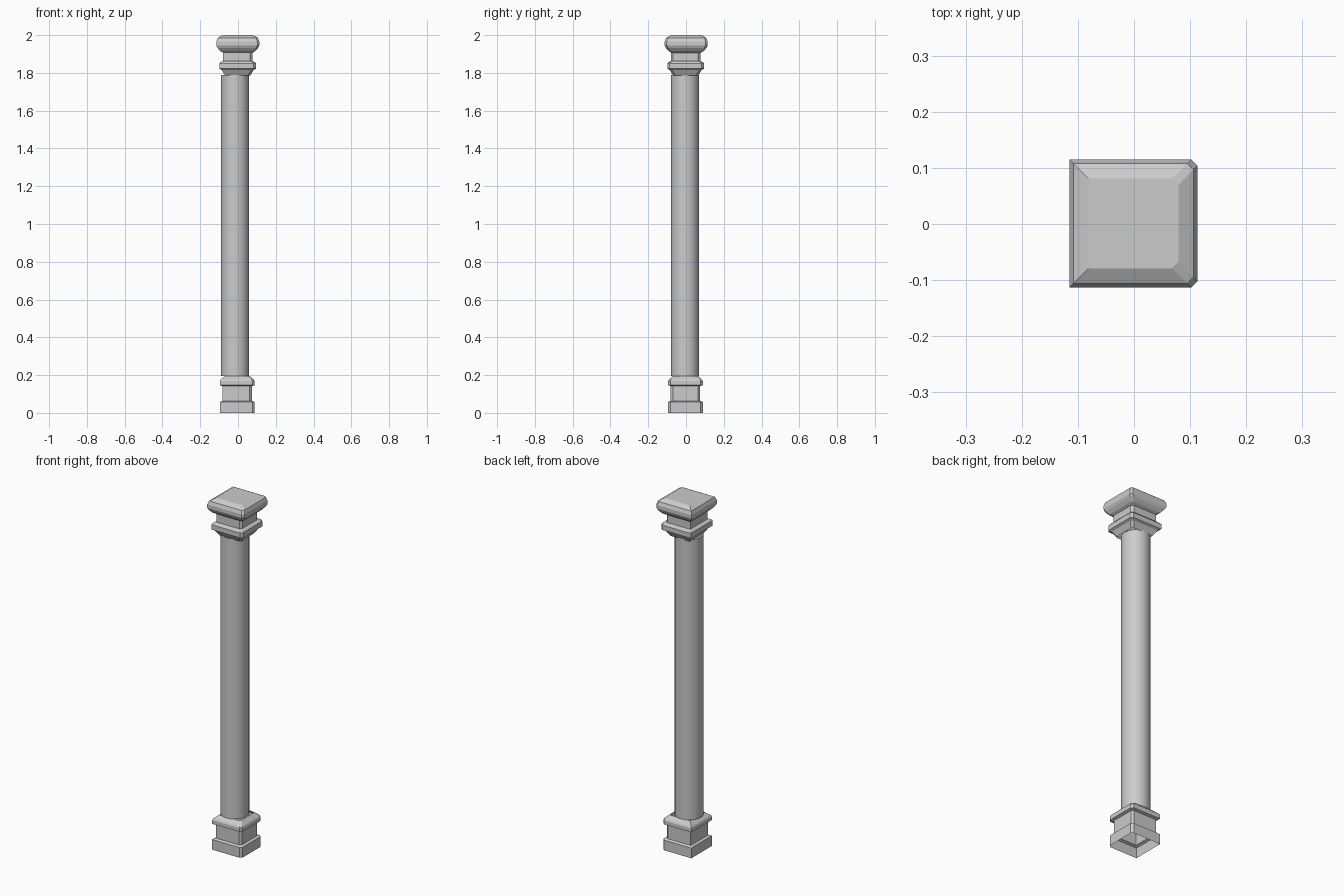
import bpy, bmesh, math

if "Cube" in bpy.data.objects:
    bpy.data.objects.remove(bpy.data.objects["Cube"])

# Shaft centre sits slightly off the centre of the mouldings
SHAFT_X, SHAFT_Y, SHAFT_R = -0.016, -0.005, 0.074


def square_moulding(name, profile, cx, cy, chamfer, top=False):
    """Stack square sections (half width, z); only the +x corners are chamfered."""
    bm = bmesh.new()
    rings = []
    for h, z in profile:
        c = chamfer
        pts = [(-h, -h), (h - c, -h), (h, -h + c), (h, h - c), (h - c, h), (-h, h)]
        rings.append([bm.verts.new((cx + x, cy + y, z)) for x, y in pts])
    for a, b in zip(rings, rings[1:]):
        n = len(a)
        for i in range(n):
            j = (i + 1) % n
            bm.faces.new((a[i], a[j], b[j], b[i]))
    if top:
        bm.faces.new(rings[-1])
    mesh = bpy.data.meshes.new(name)
    bm.to_mesh(mesh)
    bm.free()
    obj = bpy.data.objects.new(name, mesh)
    bpy.context.collection.objects.link(obj)
    return obj


# Plinth: open underneath, with a ring and a slope up into the shaft
square_moulding("plinth", [
    (0.092, 0.0), (0.092, 0.058), (0.078, 0.064), (0.078, 0.142),
    (0.092, 0.147), (0.092, 0.168), (0.088, 0.176), (0.066, 0.196)],
    -0.004, -0.003, 0.012)

# Capital: slope out of the shaft, collar and neck
square_moulding("capital", [
    (0.066, 1.785), (0.084, 1.815), (0.097, 1.822), (0.097, 1.85),
    (0.092, 1.857), (0.078, 1.862), (0.078, 1.916)],
    -0.002, -0.002, 0.012)

# Cap slab with rounded rim
square_moulding("cap", [
    (0.076, 1.906), (0.092, 1.915), (0.107, 1.932), (0.114, 1.946),
    (0.114, 1.966), (0.107, 1.985), (0.080, 2.0)],
    -0.001, 0.001, 0.011, top=True)

# Round shaft
bpy.ops.mesh.primitive_cylinder_add(
    vertices=32, radius=SHAFT_R, depth=1.595, end_fill_type='NOTHING',
    location=(SHAFT_X, SHAFT_Y, 0.195 + 1.595 / 2))
shaft = bpy.context.object
shaft.name = "shaft"
bpy.ops.object.shade_smooth_by_angle(angle=math.radians(30))
